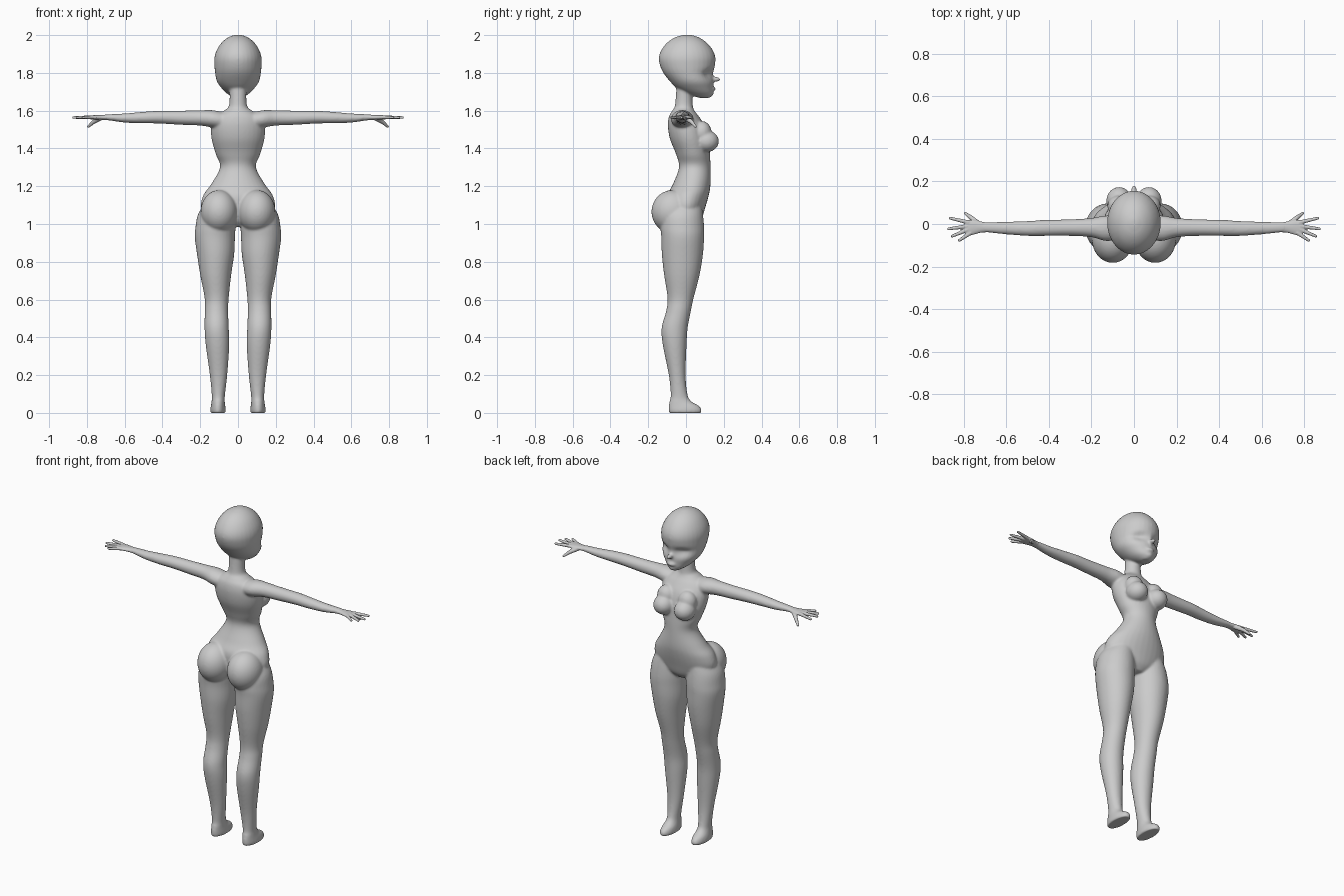
import bpy, bmesh, math
from mathutils import Vector, Matrix

if "Cube" in bpy.data.objects:
    bpy.data.objects.remove(bpy.data.objects["Cube"])

skin = bpy.data.materials.new("plain_grey")
skin.diffuse_color = (0.6, 0.6, 0.6, 1)
skin.use_nodes = True
skin.node_tree.nodes["Principled BSDF"].inputs["Base Color"].default_value = skin.diffuse_color
SEG = 32


def smooth_rows(rows, n=5):
    """Catmull-Rom interpolation of the section table."""
    out = []
    for i in range(len(rows) - 1):
        p = [rows[max(i - 1, 0)], rows[i], rows[i + 1], rows[min(i + 2, len(rows) - 1)]]
        for k in range(n):
            t = k / n
            out.append([0.5 * (2 * b + (c - a) * t + (2 * a - 5 * b + 4 * c - d) * t * t
                               + (3 * b - a - 3 * c + d) * t ** 3) for a, b, c, d in zip(*p)])
    return out + [list(rows[-1])]


def loft(bm, rows, axis="z", side=1):
    """Closed skin through ellipses; row = position, min/max of the two other axes."""
    rings = []
    for t, a0, a1, b0, b1 in smooth_rows(rows):
        ring = []
        for k in range(SEG):
            an = 2 * math.pi * k / SEG
            a = (a0 + a1) / 2 + (a1 - a0) / 2 * math.cos(an)
            b = (b0 + b1) / 2 + (b1 - b0) / 2 * math.sin(an)
            x, y, z = (a, b, t) if axis == "z" else (t, a, b)
            ring.append(bm.verts.new((x * side, y, z)))
        rings.append(ring)
    for r, s in zip(rings, rings[1:]):
        for k in range(SEG):
            j = (k + 1) % SEG
            bm.faces.new((r[k], r[j], s[j], s[k]))
    bm.faces.new(rings[0])
    bm.faces.new(rings[-1])


def ball(bm, centre, radii):
    bmesh.ops.create_uvsphere(bm, u_segments=32, v_segments=20, radius=1,
                              matrix=Matrix.Translation(centre) @ Matrix.Diagonal((*radii, 1)))


def finger(bm, a, b, r0, r1, side):
    a, b = Vector((a[0] * side, *a[1:])), Vector((b[0] * side, *b[1:]))
    rot = (b - a).to_track_quat("Z", "Y").to_matrix().to_4x4()
    bmesh.ops.create_cone(bm, cap_ends=True, segments=12, radius1=r0, radius2=r1, depth=(b - a).length,
                          matrix=Matrix.Translation((a + b) / 2) @ rot)
    ball(bm, b, (r1, r1, r1))


def finish(bm, name, voxel, iterations):
    """Fuse the overlapping forms into one soft skin."""
    bmesh.ops.recalc_face_normals(bm, faces=bm.faces)
    me = bpy.data.meshes.new(name)
    bm.to_mesh(me)
    bm.free()
    ob = bpy.data.objects.new(name, me)
    bpy.context.collection.objects.link(ob)
    me.materials.append(skin)
    bpy.context.view_layer.objects.active = ob
    m = ob.modifiers.new("fuse", "REMESH")
    m.mode, m.voxel_size, m.use_smooth_shade = "VOXEL", voxel, True
    s = ob.modifiers.new("soften", "SMOOTH")
    s.factor, s.iterations = 0.5, iterations
    for mod in ("fuse", "soften"):
        bpy.ops.object.modifier_apply(modifier=mod)
    ob.data.shade_smooth()
    return ob


body = bmesh.new()

# torso and neck
torso = [(.985, .05, -.06, .05), (1.02, .14, -.09, .08), (1.08, .195, -.1, .1), (1.15, .185, -.1, .12),
         (1.21, .143, -.07, .13), (1.30, .095, -.037, .13), (1.37, .118, -.053, .127),
         (1.45, .14, -.085, .12), (1.52, .142, -.096, .1), (1.57, .12, -.09, .068),
         (1.6, .075, -.073, .045), (1.63, .047, -.058, .036), (1.74, .045, -.05, .03)]
loft(body, [(z, -r, r, b, f) for z, r, b, f in torso])

# head
head = [(1.668, .022, .07, .125), (1.69, .058, 0, .143), (1.72, .088, -.05, .144), (1.755, .112, -.085, .146),
        (1.80, .121, -.12, .146), (1.84, .125, -.138, .153), (1.88, .125, -.144, .156),
        (1.92, .113, -.131, .142), (1.96, .087, -.1, .11), (1.988, .052, -.058, .068), (2.002, .015, -.01, .025)]
loft(body, [(z, -r, r, b, f) for z, r, b, f in head])
ball(body, (0, .155, 1.766), (.014, .03, .014))   # nose
ball(body, (0, .135, 1.715), (.03, .022, .014))   # lips
ball(body, (0, .118, 1.69), (.03, .028, .02))     # chin

leg = [(1.12, .03, .17, -.1, .08), (1.05, .014, .212, -.13, .09), (.985, .013, .225, -.135, .096),
       (.93, .016, .229, -.131, .096), (.84, .02, .217, -.128, .09), (.73, .036, .2, -.116, .072),
       (.61, .049, .177, -.098, .041), (.54, .052, .176, -.105, .026), (.45, .049, .177, -.129, .009),
       (.36, .046, .171, -.123, .003), (.2, .057, .149, -.091, -.002), (.095, .069, .139, -.081, .009),
       (.06, .07, .14, -.088, .03), (.036, .067, .144, -.092, .07), (.012, .065, .147, -.092, .084),
       (-.002, .068, .143, -.088, .078)]
arm = [(.05, -.07, .03, 1.5, 1.585), (.13, -.08, .04, 1.51, 1.602), (.2, -.062, .028, 1.521, 1.602),
       (.3, -.056, .022, 1.525, 1.6), (.42, -.056, .019, 1.532, 1.599), (.5, -.056, .014, 1.533, 1.594),
       (.6, -.049, .011, 1.537, 1.585), (.68, -.041, .009, 1.548, 1.581), (.72, -.04, .01, 1.552, 1.577)]
palm = [(.69, -.039, .007, 1.55, 1.579), (.72, -.041, .012, 1.551, 1.577), (.76, -.052, .02, 1.553, 1.576),
        (.785, -.052, .016, 1.555, 1.574), (.795, -.04, .006, 1.56, 1.57)]
fingers = [((.775, .007), (.862, .027)), ((.78, -.01), (.871, -.023)),
           ((.78, -.026), (.853, -.057)), ((.765, -.04), (.82, -.077))]

for side in (-1, 1):
    loft(body, leg, side=side)
    loft(body, arm, "x", side)
    ball(body, (side * .1, -.07, 1.065), (.098, .113, .115))   # buttock
    ball(body, (side * .07, .108, 1.438), (.06, .066, .058))   # breast
    ball(body, (side * .07, .085, 1.485), (.055, .05, .06))    # upper breast slope

    # hand with four fingers and a thumb
    hand = bmesh.new()
    loft(hand, palm, "x", side)
    for a, b in fingers:
        finger(hand, (*a, 1.565), (*b, 1.564), .0105, .007, side)
    finger(hand, (.73, .0, 1.56), (.765, .03, 1.54), .014, .011, side)
    finger(hand, (.765, .03, 1.54), (.792, .05, 1.516), .011, .007, side)
    finish(hand, "left_hand" if side < 0 else "right_hand", .0035, 3)

figure = finish(body, "body", .006, 10)

# eye sockets: press shallow hollows below the brow
for v in figure.data.vertices:
    x, y, z = v.co
    if y > .02 and z > 1.68:
        dz = (z - 1.795) / (.022 if z > 1.795 else .03)
        d = math.exp(-((abs(x) - .06) / .04) ** 2 - dz * dz)
        v.co.y -= .02 * d
    v.co.z = max(v.co.z, 0)
